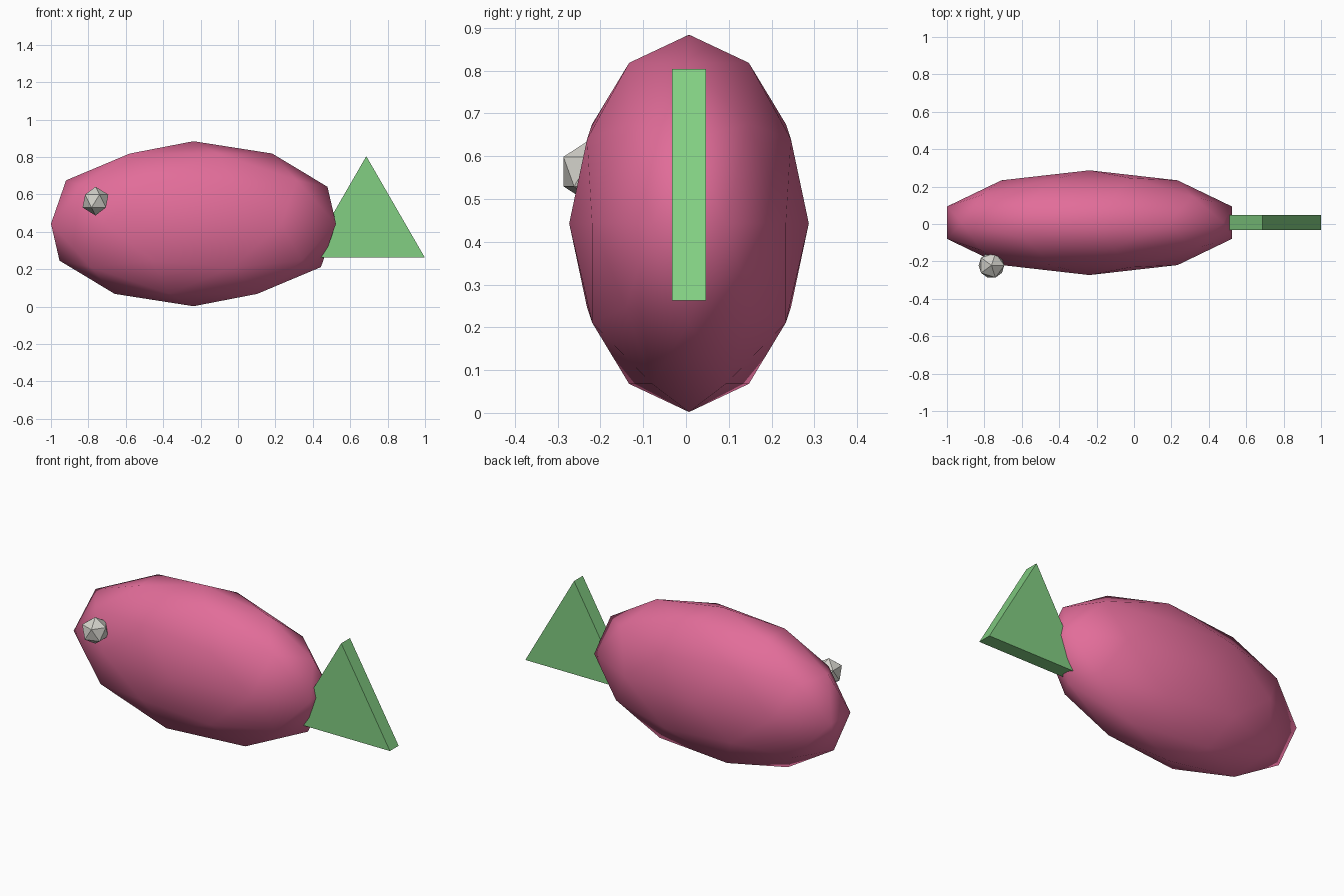
import bpy
from math import radians

cube = bpy.data.objects.get("Cube")
if cube:
    bpy.data.objects.remove(cube, do_unlink=True)


def make_material(name, rgb):
    mat = bpy.data.materials.new(name)
    mat.use_nodes = True
    color = (*rgb, 1)
    mat.diffuse_color = color
    mat.node_tree.nodes["Principled BSDF"].inputs["Base Color"].default_value = color
    return mat


def finish(name, mat, scale=(1, 1, 1)):
    obj = bpy.context.object
    obj.name = name
    obj.scale = scale
    bpy.ops.object.transform_apply(location=False, rotation=True, scale=True)
    obj.data.materials.append(mat)
    return obj


pink = make_material("pink", (0.76, 0.152, 0.32))
green = make_material("green", (0.225, 0.62, 0.225))
pale_grey = make_material("pale grey", (0.65, 0.64, 0.59))

# Body: smooth, flattened low-poly ellipsoid
bpy.ops.mesh.primitive_ico_sphere_add(subdivisions=2, radius=1, location=(-0.238, 0.007, 0.443))
finish("body", pink, (0.801, 0.28, 0.441))
bpy.ops.object.shade_smooth()

# Tail: upright triangular slab sunk into the rear of the body
bpy.ops.mesh.primitive_cylinder_add(vertices=3, radius=0.361, depth=0.08,
                                    location=(0.686, 0.007, 0.443),
                                    rotation=(radians(90), 0, 0))
finish("tail_fin", green)

# Eye: faceted bead on the front side only
bpy.ops.mesh.primitive_ico_sphere_add(subdivisions=1, radius=0.077, location=(-0.762, -0.221, 0.564))
finish("eye", pale_grey)
